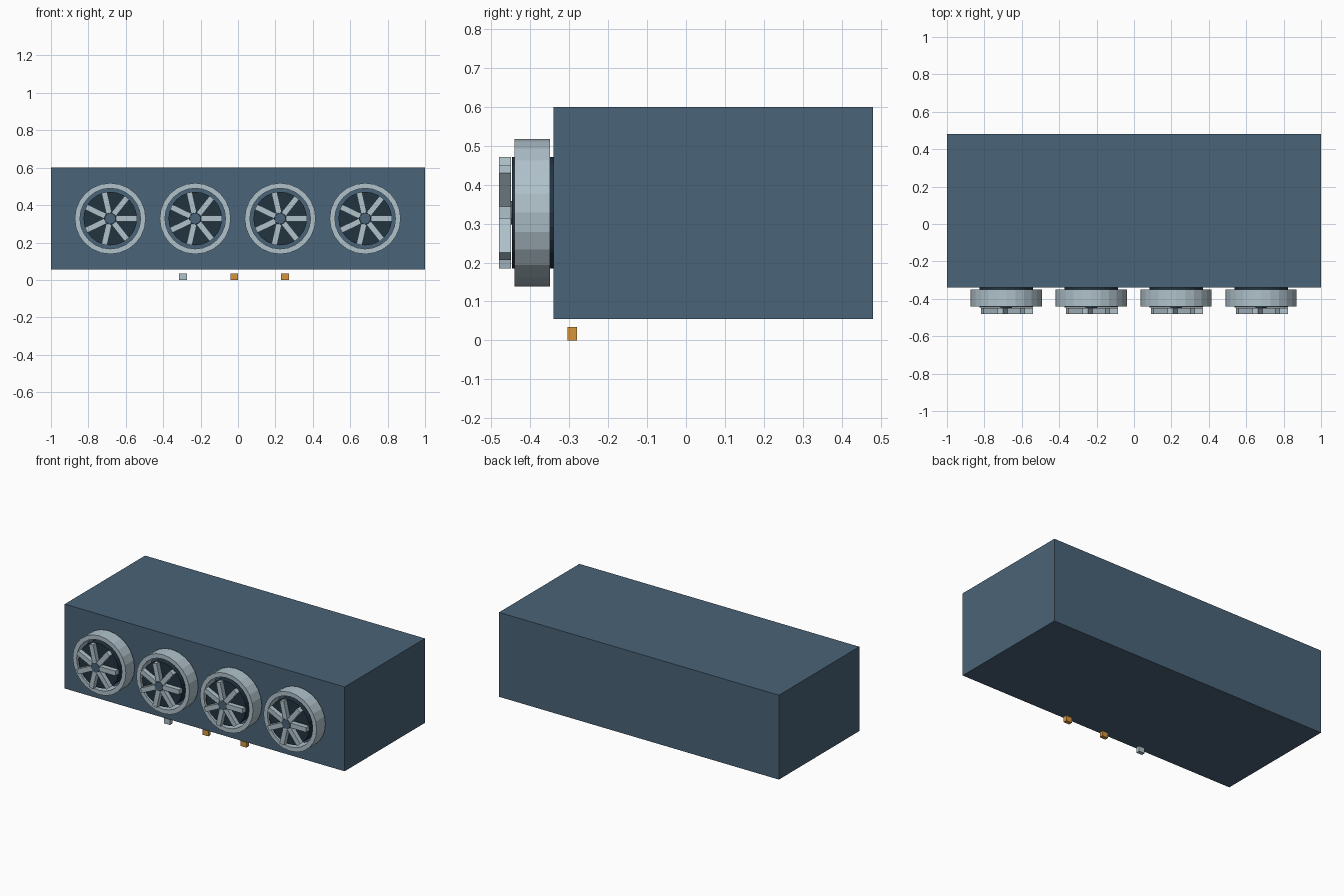
import bpy, bmesh
from math import pi, cos, sin
from mathutils import Matrix, Vector

cube = bpy.data.objects.get("Cube")
if cube:
    bpy.data.objects.remove(cube, do_unlink=True)


def material(name, hex_code):
    def lin(c):
        return c / 12.92 if c <= 0.04045 else ((c + 0.055) / 1.055) ** 2.4
    col = [lin(int(hex_code[i:i + 2], 16) / 255) for i in (0, 2, 4)] + [1]
    m = bpy.data.materials.new(name)
    m.use_nodes = True
    m.diffuse_color = col
    m.node_tree.nodes["Principled BSDF"].inputs["Base Color"].default_value = col
    return m


BLUE = material("slate_blue", "4A6377")
GREY = material("pale_grey", "B0C2CB")
DARK = material("dark_navy", "223340")
AMBER = material("amber", "D6963C")


def finish(bm, name, mat):
    bmesh.ops.recalc_face_normals(bm, faces=bm.faces)
    me = bpy.data.meshes.new(name)
    bm.to_mesh(me)
    bm.free()
    me.materials.append(mat)
    ob = bpy.data.objects.new(name, me)
    bpy.context.collection.objects.link(ob)
    return ob


def box(name, lo, hi, mat):
    lo, hi = Vector(lo), Vector(hi)
    bm = bmesh.new()
    bmesh.ops.create_cube(bm, size=1, matrix=Matrix.Translation((lo + hi) / 2)
                          @ Matrix.Diagonal((*(hi - lo), 1)))
    return finish(bm, name, mat)


def cylinder(name, x, z, r, y0, y1, sides, mat):
    bm = bmesh.new()
    bmesh.ops.create_cone(bm, cap_ends=True, segments=sides, radius1=r, radius2=r,
                          depth=y1 - y0, matrix=Matrix.Translation((x, (y0 + y1) / 2, z))
                          @ Matrix.Rotation(pi / 2, 4, 'X'))
    return finish(bm, name, mat)


def ring(name, x, z, r_in, r_out, y0, y1, sides, mat):
    # rectangular section swept around the fan axis
    bm = bmesh.new()
    section = [(r_in, y0), (r_out, y0), (r_out, y1), (r_in, y1)]
    loops = []
    for i in range(sides):
        a = 2 * pi * i / sides
        loops.append([bm.verts.new((x + r * cos(a), y, z + r * sin(a))) for r, y in section])
    for i in range(sides):
        p, q = loops[i], loops[(i + 1) % sides]
        for k in range(4):
            n = (k + 1) % 4
            bm.faces.new((p[k], p[n], q[n], q[k]))
    return finish(bm, name, mat)


def blades(name, x, z, count, mat):
    bm = bmesh.new()
    r0, r1, y0, y1, width = 0.03, 0.143, -0.48, -0.45, 0.031
    for i in range(count):
        bmesh.ops.create_cube(bm, size=1, matrix=Matrix.Translation((x, (y0 + y1) / 2, z))
                              @ Matrix.Rotation(-2 * pi * i / count, 4, 'Y')
                              @ Matrix.Translation(((r0 + r1) / 2, 0, 0))
                              @ Matrix.Diagonal((r1 - r0, y1 - y0, width, 1)))
    return finish(bm, name, mat)


# Main housing
box("housing", (-1, -0.34, 0.055), (1, 0.48, 0.6), BLUE)

# Row of four fans on the front
FAN_Z = 0.328
for i in range(4):
    x = -0.683 + i * 0.4543
    cylinder(f"fan_drum_{i + 1}", x, FAN_Z, 0.143, -0.447, -0.338, 24, DARK)
    ring(f"fan_rim_{i + 1}", x, FAN_Z, 0.162, 0.19, -0.44, -0.35, 24, GREY)
    blades(f"fan_blades_{i + 1}", x, FAN_Z, 7, GREY)
    cylinder(f"fan_hub_{i + 1}", x, FAN_Z, 0.03, -0.481, -0.44, 12, BLUE)

# Small indicator blocks under the front edge
for name, x, mat in (("grey_indicator", -0.294, GREY), ("amber_indicator_1", -0.02, AMBER),
                     ("amber_indicator_2", 0.252, AMBER)):
    box(name, (x - 0.021, -0.305, 0), (x + 0.021, -0.28, 0.034), mat)
